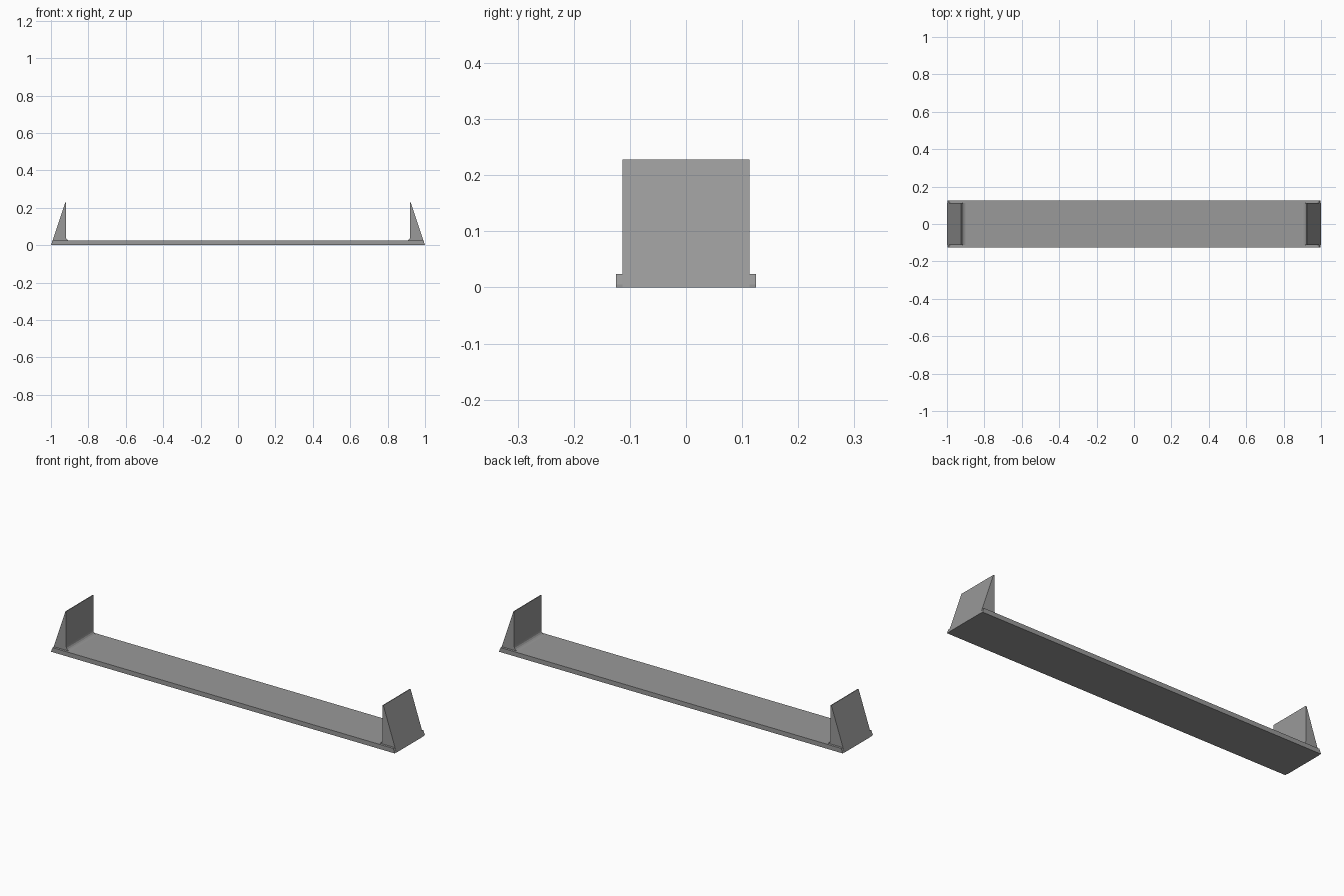
import bpy
import bmesh
import math

cube = bpy.data.objects.get("Cube")
if cube:
    bpy.data.objects.remove(cube, do_unlink=True)

grey = bpy.data.materials.new("plain_grey")
grey.use_nodes = True
colour = (0.32, 0.32, 0.32, 1.0)
grey.diffuse_color = colour
grey.node_tree.nodes["Principled BSDF"].inputs["Base Color"].default_value = colour


def extrude_profile(name, points, half_depth):
    """Extrude an x-z outline symmetrically along y."""
    bm = bmesh.new()
    face = bm.faces.new([bm.verts.new((x, -half_depth, z)) for x, z in points])
    result = bmesh.ops.extrude_face_region(bm, geom=[face])
    verts = [v for v in result["geom"] if isinstance(v, bmesh.types.BMVert)]
    bmesh.ops.translate(bm, verts=verts, vec=(0, 2 * half_depth, 0))
    bmesh.ops.recalc_face_normals(bm, faces=bm.faces[:])
    mesh = bpy.data.meshes.new(name)
    bm.to_mesh(mesh)
    bm.free()
    mesh.materials.append(grey)
    obj = bpy.data.objects.new(name, mesh)
    bpy.context.collection.objects.link(obj)
    return obj


# Long flat base with slightly chamfered ends
top = 0.024
half_end = [(0.998, 0), (0.998, 0.005), (0.99, top)]
base_outline = half_end + [(-x, z) for x, z in reversed(half_end)]
extrude_profile("base_plate", base_outline, 0.125)

# Upright end wedges: sloped outside, filleted inside foot
inner, radius = 0.92, 0.021
fillet = []
for i in range(5):
    a = math.radians(180 + 90 * i / 4)
    # arc centre sits above the base, inboard of the upright
    fillet.append((inner - radius - radius * math.cos(a) - radius * 0.0,
                   top + radius + radius * math.sin(a)))
wedge = [(1.0, 0), (0.924, 0.228), (inner, 0.228)] + fillet + [(inner - radius, 0)]
for side, name in ((1, "left_end_wedge"), (-1, "right_end_wedge")):
    extrude_profile(name, [(side * x, z) for x, z in wedge], 0.113)
